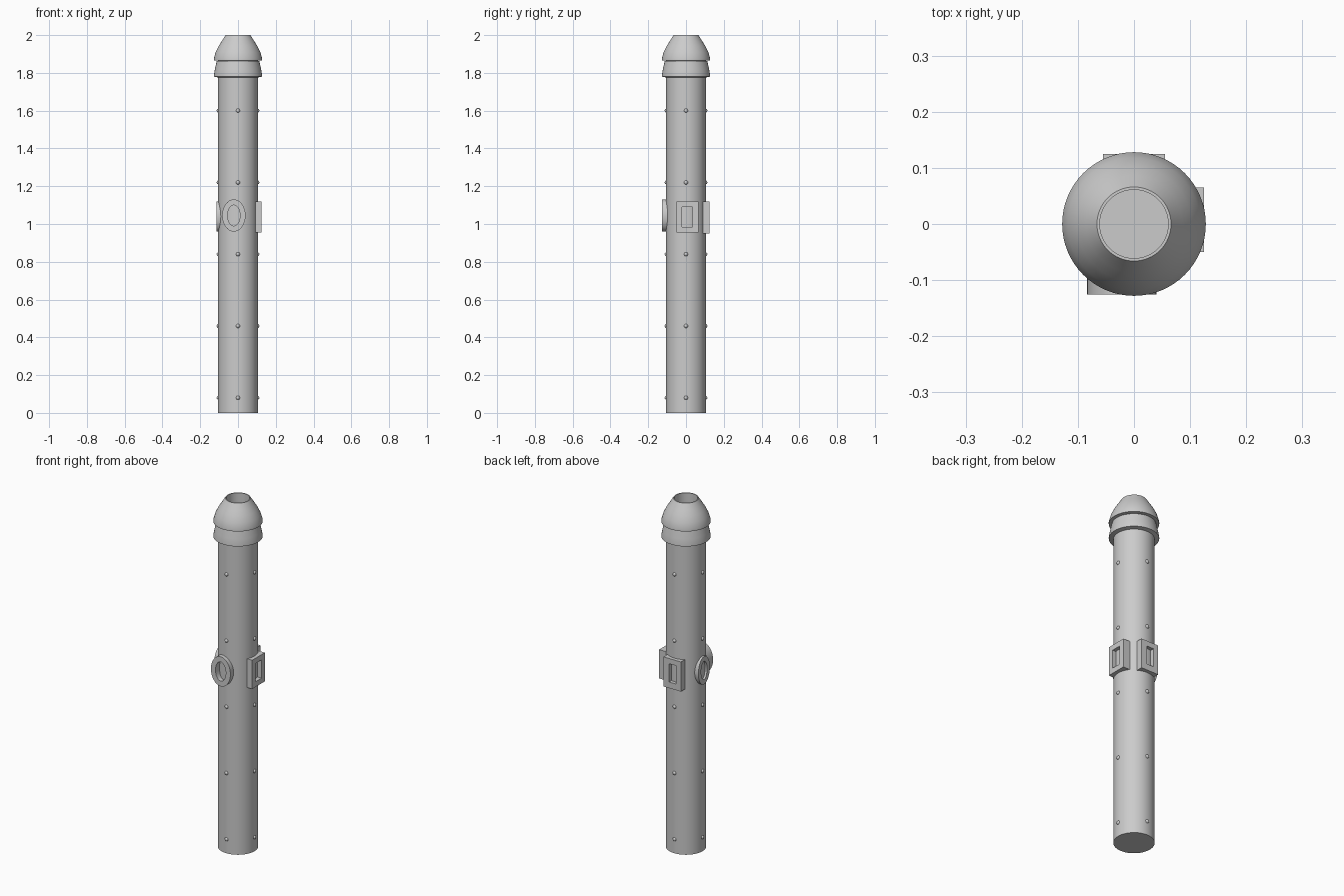
import bpy, math
from math import sin, cos, pi
from mathutils import Matrix, Vector

if "Cube" in bpy.data.objects:
    bpy.data.objects.remove(bpy.data.objects["Cube"])

SEG = 64
R = 0.105


def finish(name, verts, faces, mat=None):
    me = bpy.data.meshes.new(name)
    me.from_pydata([(mat @ Vector(v)) if mat else v for v in verts], [], faces)
    ob = bpy.data.objects.new(name, me)
    bpy.context.collection.objects.link(ob)
    bpy.ops.object.select_all(action='DESELECT')
    ob.select_set(True)
    bpy.context.view_layer.objects.active = ob
    bpy.ops.object.mode_set(mode='EDIT')
    bpy.ops.mesh.select_all(action='SELECT')
    bpy.ops.mesh.normals_make_consistent(inside=False)
    bpy.ops.object.mode_set(mode='OBJECT')
    bpy.ops.object.shade_smooth_by_angle(angle=math.radians(35))
    return ob


def lathe(name, profile, closed=False):
    """Spin (radius, z) points; open profiles get flat caps at both ends."""
    n = len(profile)
    verts = [(r * cos(2 * pi * i / SEG), r * sin(2 * pi * i / SEG), z)
             for r, z in profile for i in range(SEG)]
    faces = []
    for j in range(n if closed else n - 1):
        a, b = j * SEG, (j + 1) % n * SEG
        for i in range(SEG):
            k = (i + 1) % SEG
            faces.append((a + i, a + k, b + k, b + i))
    if not closed:
        faces += [tuple(range(SEG))[::-1], tuple(range((n - 1) * SEG, n * SEG))]
    return finish(name, verts, faces)


def frame(name, outer, inner, y0, y1, mat):
    """Extruded plate with an opening, outlines in the x-z plane."""
    n = len(outer)
    verts = [(x, y, z) for y in (y0, y1) for loop in (outer, inner) for x, z in loop]
    faces = []
    for i in range(n):
        k = (i + 1) % n
        for a, b in ((0, n), (n, 3 * n), (3 * n, 2 * n), (2 * n, 0)):
            faces.append((a + i, a + k, b + k, b + i))
    return finish(name, verts, faces, mat)


def oval(cx, cz, rx, rz, n=32):
    return [(cx + rx * cos(2 * pi * i / n), cz + rz * sin(2 * pi * i / n)) for i in range(n)]


def rect(x0, x1, z0, z1):
    return [(x0, z0), (x1, z0), (x1, z1), (x0, z1)]


# Main shaft
lathe("shaft", [(R, 0), (R, 1.88)])

# Lower flared collar
lathe("lower_collar", [(R - 0.005, 1.775), (0.128, 1.78), (0.128, 1.787), (0.122, 1.82),
                       (0.113, 1.862), (R - 0.005, 1.866)], True)

# Upper open cap, hollow through the top
lathe("top_cap", [(R - 0.005, 1.866), (0.128, 1.866), (0.128, 1.876), (0.118, 1.91), (0.102, 1.943),
                  (0.086, 1.968), (0.066, 2.0), (0.061, 2.0), (0.061, 1.879)], True)

# Rivets: five rows on each of the four sides
for side in range(4):
    rot = Matrix.Rotation(side * pi / 2, 4, 'Z')
    for row in range(5):
        z = 0.08 + 0.38 * row
        bpy.ops.mesh.primitive_uv_sphere_add(segments=16, ring_count=8, radius=0.011,
                                             location=rot @ Vector((0, -R + 0.003, z)))
        rivet = bpy.context.object
        rivet.name = f"rivet_{side}_{row}"
        bpy.ops.object.shade_smooth()

# Raised fittings at mid height, one per side
turn = [Matrix.Rotation(i * pi / 2, 4, 'Z') for i in range(4)]
frame("front_ring", oval(-0.022, 1.045, 0.062, 0.085), oval(-0.022, 1.045, 0.033, 0.055),
      -0.126, -0.075, turn[0])
frame("right_frame", rect(-0.05, 0.065, 0.955, 1.12), rect(-0.02, 0.035, 0.985, 1.09),
      -0.125, -0.08, turn[1])
frame("back_frame", rect(-0.055, 0.055, 0.95, 1.12), rect(-0.02, 0.025, 0.985, 1.09),
      -0.125, -0.08, turn[2])
frame("left_ring", oval(0, 1.04, 0.052, 0.08), oval(0, 1.04, 0.027, 0.052),
      -0.115, -0.085, turn[3])
